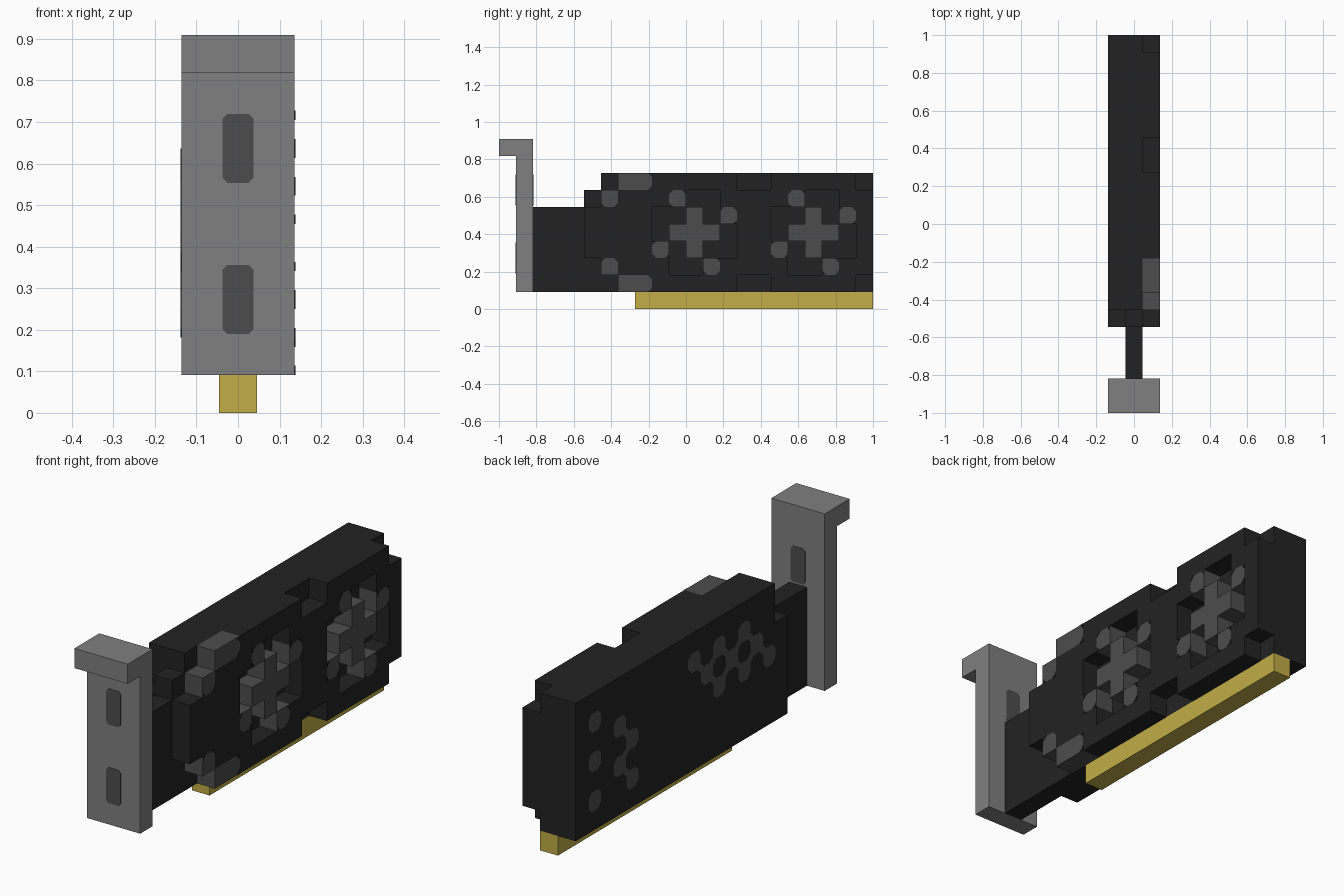
import bpy
import bmesh
from mathutils import Vector

cube = bpy.data.objects.get("Cube")
if cube:
    bpy.data.objects.remove(cube, do_unlink=True)

U = 2 / 22                      # block size
ORIGIN = Vector((-1.5 * U, -1, 0))
PLATE = 0.002                   # painted plate thickness
CUT = 0.25                      # chamfer of painted corners, in blocks
CORNERS = [(-1, -1), (1, -1), (1, 1), (-1, 1)]


def material(name, rgb):
    m = bpy.data.materials.new(name)
    m.use_nodes = True
    m.diffuse_color = (*rgb, 1)
    m.node_tree.nodes["Principled BSDF"].inputs["Base Color"].default_value = (*rgb, 1)
    return m


BLACK = material("black", (0.0165, 0.0165, 0.0165))
DARK = material("dark_grey", (0.073, 0.073, 0.073))
GREY = material("metal_grey", (0.215, 0.215, 0.215))
GOLD = material("gold", (0.54, 0.42, 0.063))


def finish(name, bm, mat):
    bmesh.ops.recalc_face_normals(bm, faces=bm.faces)
    me = bpy.data.meshes.new(name)
    bm.to_mesh(me)
    bm.free()
    me.materials.append(mat)
    ob = bpy.data.objects.new(name, me)
    bpy.context.collection.objects.link(ob)
    return ob


def block(i, j, k):
    """All cells in inclusive index ranges."""
    return {(a, b, c) for a in range(i[0], i[1] + 1)
            for b in range(j[0], j[1] + 1) for c in range(k[0], k[1] + 1)}


def blocks(name, cells, mat):
    """Outer skin of a set of cells, with flat areas merged."""
    bm = bmesh.new()
    for c in cells:
        for axis in range(3):
            for side in (0, 1):
                n = list(c)
                n[axis] += 2 * side - 1
                if tuple(n) in cells:
                    continue
                quad = []
                for a, b in ((0, 0), (1, 0), (1, 1), (0, 1)):
                    p = list(c)
                    p[axis] += side
                    p[(axis + 1) % 3] += a
                    p[(axis + 2) % 3] += b
                    quad.append(bm.verts.new(ORIGIN + Vector(p) * U))
                if not side:
                    quad.reverse()
                bm.faces.new(quad)
    bmesh.ops.remove_doubles(bm, verts=bm.verts, dist=1e-4)
    bmesh.ops.dissolve_limit(bm, angle_limit=0.01, verts=bm.verts, edges=bm.edges)
    return finish(name, bm, mat)


def plates(name, polys, place, normal, mat):
    """Thin prisms on a surface; place maps 2D points onto it."""
    bm = bmesh.new()
    for poly in polys:
        low = [bm.verts.new(place(a, b)) for a, b in poly]
        high = [bm.verts.new(v.co + Vector(normal) * PLATE) for v in low]
        bm.faces.new(low)
        bm.faces.new(high)
        n = len(low)
        for q in range(n):
            bm.faces.new((low[q], low[(q + 1) % n], high[(q + 1) % n], high[q]))
    return finish(name, bm, mat)


def clipped_rect(x0, y0, x1, y1, c):
    return [(x0 + c, y0), (x1 - c, y0), (x1, y0 + c), (x1, y1 - c),
            (x1 - c, y1), (x0 + c, y1), (x0, y1 - c), (x0, y0 + c)]


def on_side(i):
    return lambda a, b: ORIGIN + Vector((i, a, b)) * U


# Mounting bracket with its hooked top
blocks("bracket", block((0, 2), (1, 1), (1, 9)) | block((0, 2), (0, 0), (9, 9)), GREY)

# Bracket slots, front and back
for tag, y, ny, rows in (("front", -1 + U, -1, (2, 6)), ("back", -1 + 2 * U, 1, (6,))):
    slots = [clipped_rect(-0.0375, r * U + 0.008, 0.0375, (r + 2) * U - 0.008, 0.012)
             for r in rows]
    plates("bracket_slots_" + tag, slots, lambda a, b: Vector((a, y, b)), (0, ny, 0), DARK)

# Circuit board, core and backplate
blocks("circuit_board", block((1, 1), (2, 5), (1, 5)) | {(1, 5, 6)}
       | block((1, 1), (6, 21), (1, 7)), BLACK)
blocks("backplate", block((0, 0), (5, 5), (1, 5)) | block((0, 0), (6, 21), (1, 7)), BLACK)

# Gold edge connector
blocks("edge_connector", block((1, 1), (8, 21), (0, 0)), GOLD)

# Shroud: outline, notches, then fan openings
shroud = block((2, 2), (5, 21), (1, 7))
shroud -= block((2, 2), (14, 15), (1, 1)) | block((2, 2), (14, 15), (7, 7))
for k in (1, 7):
    shroud -= {(2, 5, k), (2, 6, k), (2, 21, k)}
shroud -= {(2, 5, 2), (2, 5, 6)}
accents = {(2, 7, 7), (2, 8, 7), (2, 6, 6), (2, 7, 1), (2, 8, 1), (2, 6, 2)}
blades, hubs = set(), []
for centre in (11, 18):
    opening = block((2, 2), (centre - 2, centre + 2), (2, 6))
    opening -= {(2, centre + a * 2, 4 + b * 2) for a, b in CORNERS}
    shroud -= opening
    # Blade tips turn around the centre by quarter turns
    a, b = -1, 2
    for turn in range(4):
        blades.add((2, centre + a, 4 + b))
        a, b = b, -a
    hubs.append({(2, centre + a, 4 + b) for a, b in
                 ((0, 0), (1, 0), (-1, 0), (0, 1), (0, -1))})
shroud -= accents
blocks("shroud", shroud, BLACK)
blocks("shroud_accents", accents, DARK)
blocks("fan_blade_tips", blades, DARK)
for n, hub in enumerate(hubs):
    blocks(f"fan_hub_{n + 1}", hub, DARK)

# Rounded corners where grey blocks meet the black shroud
light = accents | blades
corner_polys = []
for _, j, k in light:
    for a, b in CORNERS:
        sides = {(2, j + a, k), (2, j, k + b)}
        if sides & light or (2, j + a, k + b) in light or not sides & shroud:
            continue
        y, z = j + (a + 1) / 2, k + (b + 1) / 2
        corner_polys.append([(y, z), (y - a * CUT, z), (y, z - b * CUT)])
plates("shroud_corner_trim", corner_polys, on_side(3), (1, 0, 0), BLACK)

# Backplate vents: short rows and diagonal stripes
vents = {(20, 2), (20, 4), (20, 6), (18, 3), (18, 5), (17, 2), (17, 4)}
for start in (12, 10, 8):
    vents |= {(start - s, 6 - s) for s in range(3)}
vent_polys = []
for j, k in sorted(vents):
    vent_polys.append(clipped_rect(j, k, j + 1, k + 1, CUT))
    for a in (-1, 1):
        # Bridge to a diagonal neighbour below
        if (j + a, k - 1) in vents:
            y = j + (a + 1) / 2
            s = -a * CUT
            vent_polys.append([(y + s, k), (y, k + CUT), (y - s, k), (y, k - CUT)])
            vent_polys.append([(y + s, k), (y, k + CUT), (y, k)])
            vent_polys.append([(y - s, k), (y, k - CUT), (y, k)])
plates("backplate_vents", vent_polys, on_side(0), (-1, 0, 0), DARK)
